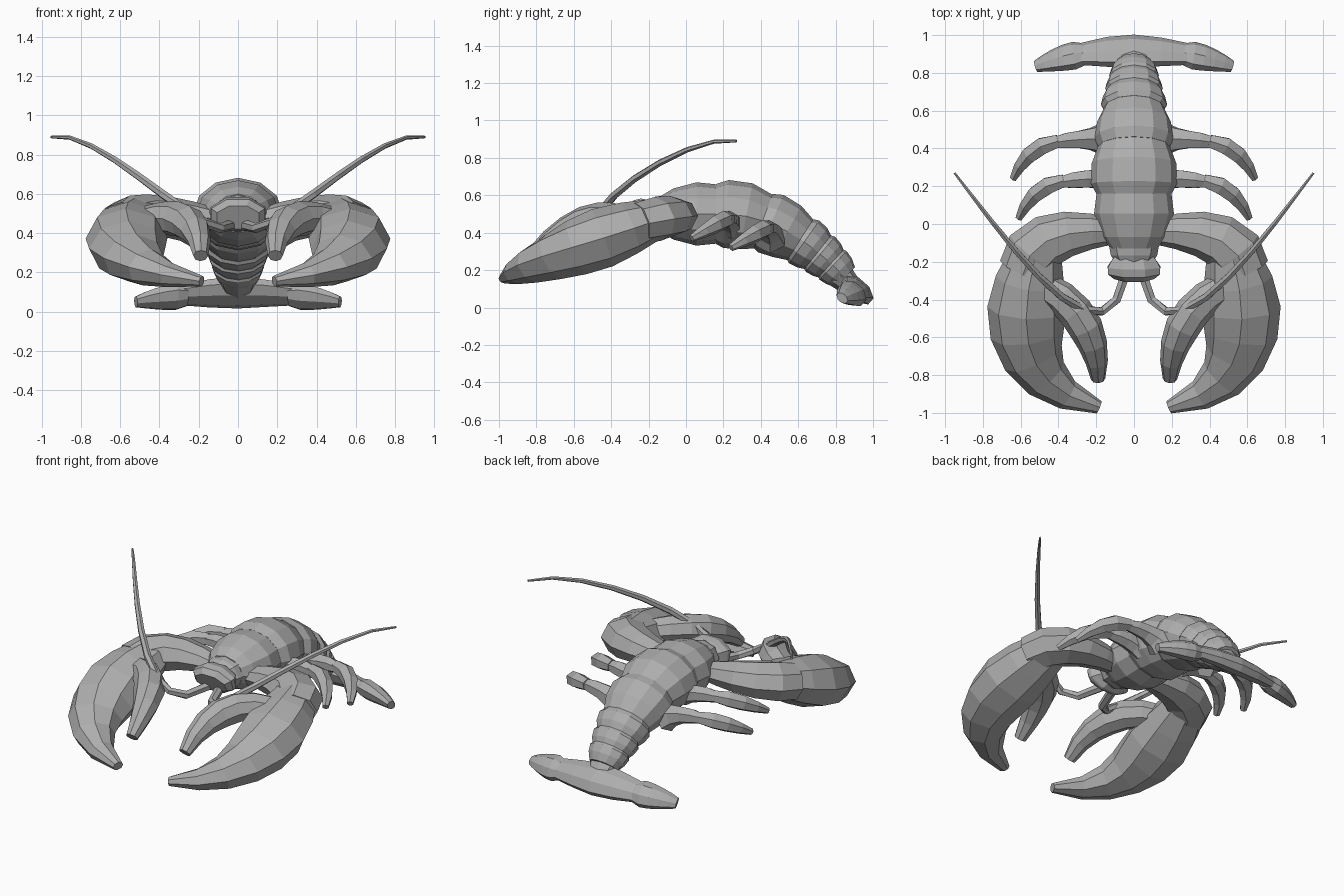
import bpy, bmesh, math
from mathutils import Vector
from mathutils.geometry import interpolate_bezier

cube = bpy.data.objects.get("Cube")
if cube:
    bpy.data.objects.remove(cube, do_unlink=True)

GREY = (0.42, 0.42, 0.42, 1)
shell = bpy.data.materials.new("shell_grey")
shell.use_nodes = True
shell.diffuse_color = GREY
shell.node_tree.nodes["Principled BSDF"].inputs["Base Color"].default_value = GREY

UPRIGHT = Vector((0, 0, 1))
FAN_TILT = Vector((0, 0.65, 0.75))


def skin(name, points, widths, flatness, sides=8, up=UPRIGHT, turn=0.0):
    """Join elliptical rings, square to the path, into one closed faceted shell."""
    bm = bmesh.new()
    rings = []
    last = len(points) - 1
    for i, (point, width) in enumerate(zip(points, widths)):
        tangent = (points[min(i + 1, last)] - points[max(i - 1, 0)]).normalized()
        across = tangent.cross(up).normalized()
        rise = across.cross(tangent) * flatness
        angles = [math.tau * (k + turn) / sides for k in range(sides)]
        rings.append([bm.verts.new(point + width * (across * math.sin(a) + rise * math.cos(a)))
                      for a in angles])
    for ring, following in zip(rings, rings[1:]):
        for k in range(sides):
            bm.faces.new((ring[k - 1], ring[k], following[k], following[k - 1]))
    bm.faces.new(rings[0])
    bm.faces.new(rings[-1])
    bmesh.ops.recalc_face_normals(bm, faces=bm.faces)
    mesh = bpy.data.meshes.new(name)
    bm.to_mesh(mesh)
    bm.free()
    mesh.materials.append(shell)
    bpy.context.collection.objects.link(bpy.data.objects.new(name, mesh))


def swell(t, root, belly, tip, peak):
    """Half width that grows from the root to a belly, then tapers to the tip."""
    if t < peak:
        return root + (belly - root) * math.sin(t / peak * math.pi / 2)
    return belly + (tip - belly) * ((t - peak) / (1 - peak)) ** 1.3


def limb(name, controls, shape, peak, flatness=1.0, rings=6, **options):
    """Swelling, tapering part along one Bezier path."""
    path = interpolate_bezier(*[Vector(c) for c in controls], rings)
    widths = [swell(i / (rings - 1), *shape, peak) for i in range(rings)]
    skin(name, path, widths, flatness, **options)


def pair(name, controls, *shape, **options):
    """The same limb on the left (+x) and the right."""
    for side, sign in (("left", 1), ("right", -1)):
        limb(side + "_" + name, [(sign * x, y, z) for x, y, z in controls], *shape, **options)


def spine_point(y):
    return Vector((0, y, 0.5 - 0.8 * max(y - 0.2, 0) ** 2))


def body_width(y):
    offset = y - 0.2
    return 0.228 - (0.8 if offset < 0 else 0.28) * offset ** 2


# Armoured body: overlapping plates, each bulging just behind its front edge
plates = ["carapace", "mid_shell"] + ["tail_segment_%d" % n for n in range(1, 5)]
edges = [-0.13, 0.16, 0.41, 0.61, 0.7, 0.77, 0.83]
for name, front, back in zip(plates, edges, edges[1:]):
    stops = [(front + (back + 0.02 - front) * f, scale)
             for f, scale in ((0, 0.88), (0.2, 1), (0.6, 1), (1, 0.86))]
    skin(name, [spine_point(y) for y, scale in stops],
         [body_width(y) * scale for y, scale in stops], 0.8, sides=12)

# Head, neck and the stem of the tail fan
limb("head", [(0, -0.28, 0.48), (0, -0.25, 0.5), (0, -0.21, 0.5), (0, -0.17, 0.5)],
     (0.115, 0.155, 0.11), 0.4, 0.62, rings=5, turn=0.5)
limb("neck", [(0, -0.2, 0.5), (0, -0.17, 0.5), (0, -0.13, 0.5), (0, -0.06, 0.5)],
     (0.1, 0.13, 0.14), 0.6, 0.75, rings=4)
limb("tail_stem", [(0, 0.77, 0.22), (0, 0.82, 0.18), (0, 0.86, 0.13), (0, 0.92, 0.09)],
     (0.1, 0.11, 0.06), 0.3, 0.7)

# Tail fan: tilted slab with a blunt lobe on each end
limb("tail_fan_centre", [(-0.28, 0.9, 0.085), (-0.1, 0.92, 0.1), (0.1, 0.92, 0.1), (0.28, 0.9, 0.085)],
     (0.07, 0.105, 0.07), 0.5, 0.55, rings=5, up=FAN_TILT, turn=0.5)
pair("tail_lobe", [(0.26, 0.9, 0.08), (0.35, 0.89, 0.075), (0.45, 0.86, 0.065), (0.52, 0.835, 0.05)],
     (0.065, 0.085, 0.035), 0.25, 0.7, up=FAN_TILT, turn=0.5)

# Arms, claws and the movable inner fingers
pair("arm", [(0.1, -0.04, 0.47), (0.3, -0.03, 0.5), (0.55, -0.05, 0.5), (0.58, -0.25, 0.45)],
     (0.065, 0.15, 0.14), 0.9, 0.8)
pair("claw", [(0.52, -0.16, 0.475), (0.6, -0.5, 0.36), (0.64, -0.85, 0.22), (0.185, -0.97, 0.155)],
     (0.14, 0.21, 0.035), 0.33, 0.78, rings=8)
pair("claw_finger", [(0.48, -0.33, 0.46), (0.27, -0.43, 0.51), (0.19, -0.65, 0.45), (0.19, -0.82, 0.285)],
     (0.08, 0.095, 0.038), 0.45, 0.95, rings=7)

# Swept antennae
pair("antenna", [(0.04, -0.25, 0.44), (0.15, -0.85, 0.32), (0.7, -0.05, 0.95), (0.95, 0.27, 0.89)],
     (0.028, 0.023, 0.007), 0.4, rings=10, sides=6)

# Two pairs of jointed walking legs
upper_joint = [(0.14, 0.24, 0.42), (0.2, 0.24, 0.46), (0.3, 0.24, 0.48), (0.4, 0.22, 0.47)]
lower_joint = [(0.37, 0.23, 0.475), (0.5, 0.21, 0.48), (0.57, 0.12, 0.42), (0.61, 0.03, 0.37)]
for name, shift, root in (("front_leg", Vector((0, 0, 0)), 0.06),
                          ("rear_leg", Vector((0.03, 0.21, -0.05)), 0.09)):
    pair(name + "_upper", [Vector(c) + shift for c in upper_joint],
         (root, 0.052, 0.032), 0.6, rings=5, sides=6)
    pair(name + "_lower", [Vector(c) + shift for c in lower_joint],
         (0.038, 0.052, 0.02), 0.35, rings=5, sides=6)
